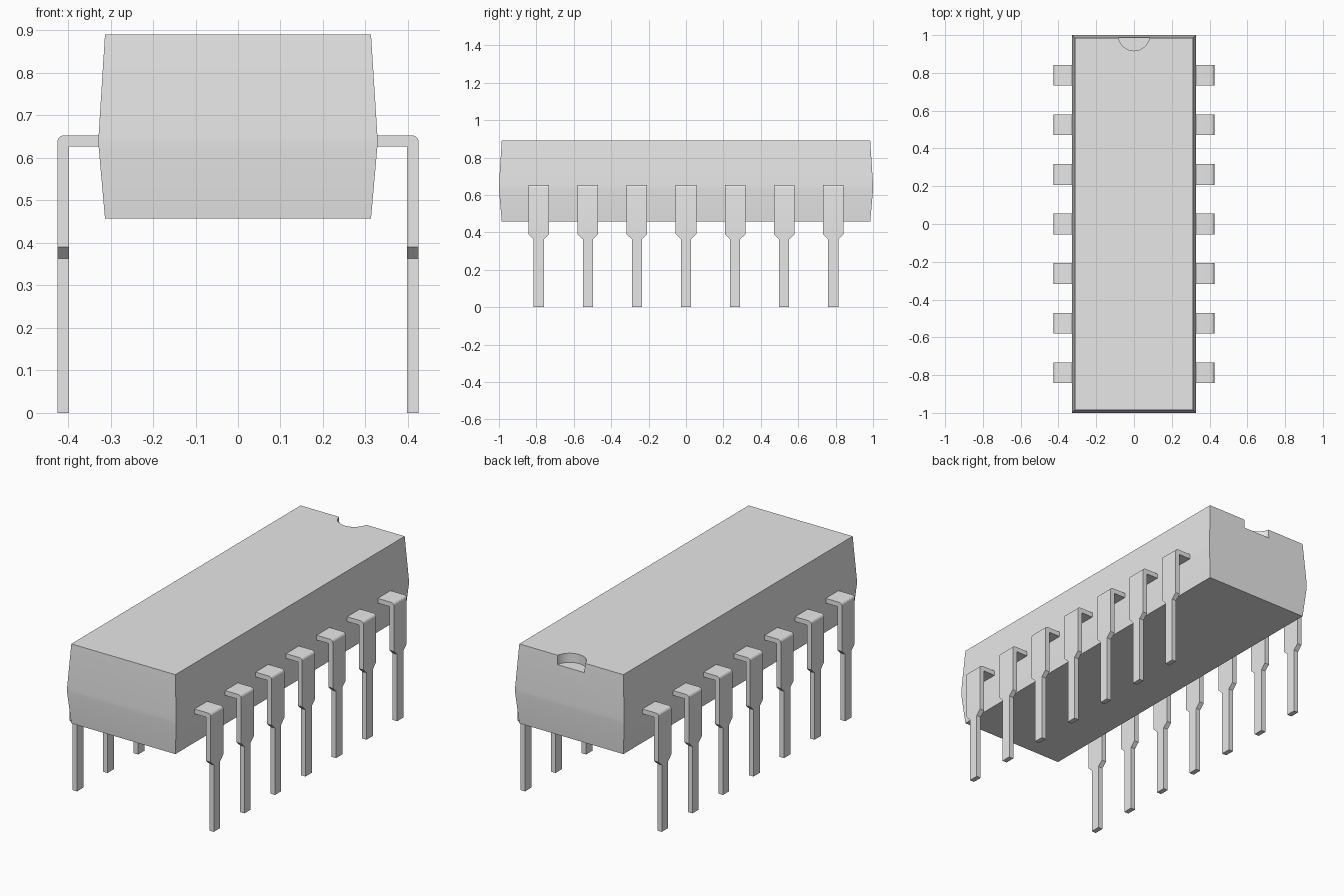
import bpy
import bmesh
import math

default_cube = bpy.data.objects.get("Cube")
if default_cube:
    bpy.data.objects.remove(default_cube, do_unlink=True)

# One grey for everything
GREY = (0.8, 0.8, 0.8, 1.0)
grey = bpy.data.materials.new("plain grey")
grey.use_nodes = True
grey.diffuse_color = GREY
grey.node_tree.nodes["Principled BSDF"].inputs["Base Color"].default_value = GREY


def make_object(name, bm):
    bmesh.ops.recalc_face_normals(bm, faces=bm.faces)
    mesh = bpy.data.meshes.new(name)
    bm.to_mesh(mesh)
    bm.free()
    mesh.materials.append(grey)
    obj = bpy.data.objects.new(name, mesh)
    bpy.context.collection.objects.link(obj)
    return obj


def select_only(obj):
    bpy.ops.object.select_all(action="DESELECT")
    obj.select_set(True)
    bpy.context.view_layer.objects.active = obj


# Dimensions
TOP, BOTTOM = 0.89, 0.458
LEAD_TOP, LEAD_BOTTOM = 0.653, 0.627
HALF_X, HALF_Y, DRAFT = 0.328, 1.0, 0.015

# Package body: stacked rectangles, widest at the parting band
bm = bmesh.new()
rings = []
for z, inset in ((BOTTOM, DRAFT), (LEAD_BOTTOM, 0), (LEAD_TOP, 0), (TOP, DRAFT)):
    x, y = HALF_X - inset, HALF_Y - inset
    rings.append([bm.verts.new((sx * x, sy * y, z))
                  for sx, sy in ((-1, -1), (1, -1), (1, 1), (-1, 1))])
for low, high in zip(rings, rings[1:]):
    for i in range(4):
        j = (i + 1) % 4
        bm.faces.new((low[i], low[j], high[j], high[i]))
bm.faces.new(rings[0])
bm.faces.new(rings[-1])
body = make_object("package_body", bm)

# Half-round orientation notch at the back of the top
NOTCH_DEPTH = 0.05
bm = bmesh.new()
bmesh.ops.create_cone(bm, cap_ends=True, segments=48, radius1=0.083,
                      radius2=0.083, depth=2 * NOTCH_DEPTH)
bmesh.ops.translate(bm, verts=bm.verts, vec=(0, HALF_Y, TOP))
cutter = make_object("notch_cutter", bm)
cutter.hide_render = True
notch = body.modifiers.new("notch", "BOOLEAN")
notch.operation = "DIFFERENCE"
notch.solver = "EXACT"
notch.object = cutter
select_only(body)
bpy.ops.object.modifier_apply(modifier=notch.name)
bpy.data.objects.remove(cutter, do_unlink=True)
bpy.ops.object.shade_smooth_by_angle(angle=math.radians(30))

# Lead: bent strip profile with a rounded shoulder, extruded across its width
OUTER, INNER, RADIUS = 0.425, 0.398, 0.016
WIDE, NARROW = 0.055, 0.027
PITCH, COUNT = 0.2625, 7
NECK_TOP, NECK_BOTTOM = 0.39, 0.363
profile = [(0.3, LEAD_BOTTOM), (0.3, LEAD_TOP)]
for i in range(7):
    a = math.radians(90 - 15 * i)
    profile.append((OUTER - RADIUS + RADIUS * math.cos(a),
                    LEAD_TOP - RADIUS + RADIUS * math.sin(a)))
profile += [(OUTER, 0), (INNER, 0), (INNER, LEAD_BOTTOM)]

bm = bmesh.new()
first_y = -PITCH * (COUNT - 1) / 2
face = bm.faces.new([bm.verts.new((x, -WIDE, z)) for x, z in profile])
extruded = bmesh.ops.extrude_face_region(bm, geom=[face], use_keep_orig=True)
bmesh.ops.translate(bm, vec=(0, 2 * WIDE, 0),
                    verts=[v for v in extruded["geom"] if isinstance(v, bmesh.types.BMVert)])
# Cut the neck and narrow the pin beneath it
for z in (NECK_TOP, NECK_BOTTOM):
    bmesh.ops.bisect_plane(bm, geom=bm.verts[:] + bm.edges[:] + bm.faces[:],
                           plane_co=(0, 0, z), plane_no=(0, 0, 1))
for v in bm.verts:
    if v.co.z < NECK_BOTTOM + 0.005:
        v.co.y *= NARROW / WIDE
bmesh.ops.translate(bm, verts=bm.verts, vec=(0, first_y, 0))
leads = make_object("leads", bm)
select_only(leads)
bpy.ops.object.shade_smooth_by_angle(angle=math.radians(30))

# Repeat on both sides and along the body
leads.modifiers.new("both_sides", "MIRROR").use_axis[0] = True
row = leads.modifiers.new("row", "ARRAY")
row.count = COUNT
row.use_relative_offset = False
row.use_constant_offset = True
row.constant_offset_displace = (0, PITCH, 0)
